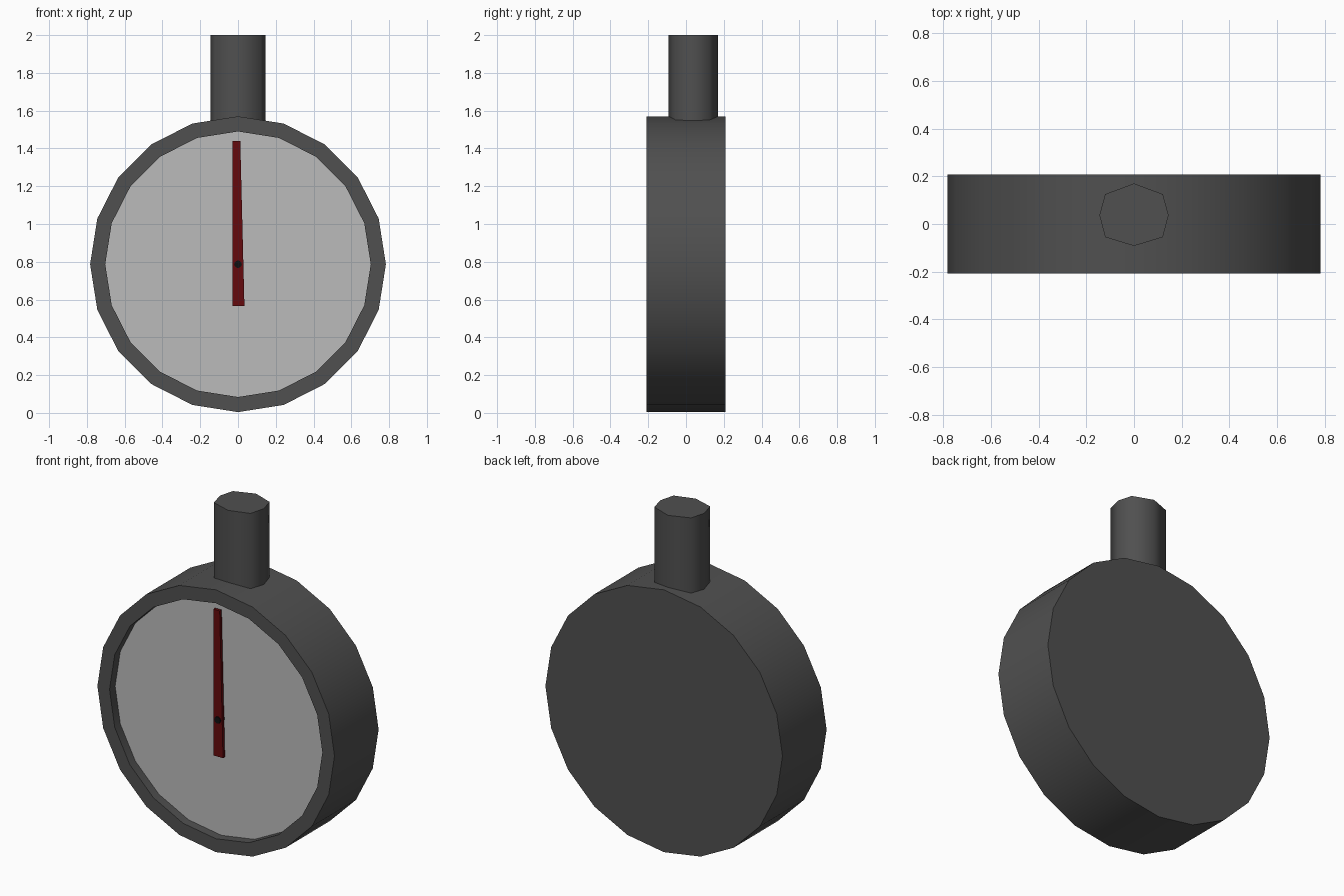
import bpy, bmesh
from math import sin, cos, radians, tau

if "Cube" in bpy.data.objects:
    bpy.data.objects.remove(bpy.data.objects["Cube"])

CZ, SIDES = 0.787, 20
FRONT, BACK, DIAL_Y = -0.208, 0.208, -0.155


def material(name, rgb):
    m = bpy.data.materials.new(name)
    m.diffuse_color = (*rgb, 1)
    m.use_nodes = True
    m.node_tree.nodes["Principled BSDF"].inputs["Base Color"].default_value = m.diffuse_color
    return m


def finish(name, bm, mat, angle):
    bmesh.ops.recalc_face_normals(bm, faces=bm.faces)
    me = bpy.data.meshes.new(name)
    bm.to_mesh(me)
    bm.free()
    ob = bpy.data.objects.new(name, me)
    bpy.context.collection.objects.link(ob)
    me.materials.append(mat)
    bpy.ops.object.select_all(action='DESELECT')
    ob.select_set(True)
    bpy.context.view_layer.objects.active = ob
    if angle:
        bpy.ops.object.shade_smooth_by_angle(angle=radians(angle))
    return ob


def ring(bm, r, y, n):
    return [bm.verts.new((r * sin(tau * i / n), y, CZ + r * cos(tau * i / n)))
            for i in range(n)]


def loft(bm, rings):
    for a, b in zip(rings, rings[1:]):
        for i in range(len(a)):
            j = (i + 1) % len(a)
            bm.faces.new((a[i], a[j], b[j], b[i]))


def prism(name, lower, upper, mat, angle=0):
    """Closed solid between two matching outlines."""
    bm = bmesh.new()
    a, b = [[bm.verts.new(p) for p in o] for o in (lower, upper)]
    loft(bm, [a, b])
    bm.faces.new(a)
    bm.faces.new(b)
    return finish(name, bm, mat, angle)


dark = material("dark_metal", (0.08, 0.08, 0.08))
pale = material("dial_grey", (0.5, 0.5, 0.5))
red = material("needle_red", (0.13, 0.003, 0.004))
black = material("pivot_black", (0.005, 0.005, 0.005))

# Case: closed back, outer wall, front rim and recess wall
bm = bmesh.new()
rings = [ring(bm, r, y, SIDES) for r, y in
         ((0.783, BACK), (0.783, FRONT), (0.703, FRONT), (0.703, DIAL_Y))]
loft(bm, rings)
bm.faces.new(rings[0])
finish("case", bm, dark, 30)

# Dial plate at the bottom of the recess
bm = bmesh.new()
bm.faces.new(list(reversed(ring(bm, 0.703, DIAL_Y, SIDES))))
finish("dial", bm, pale, 0)

# Tapered needle
needle = [(-0.03, 0.567), (0.034, 0.567), (0.012, 1.44), (-0.03, 1.44)]
prism("needle", [(x, -0.172, z) for x, z in needle],
      [(x, -0.19, z) for x, z in needle], red)

# Pivot pin through needle and dial
pin = [(0.02 * cos(tau * i / 12), CZ + 0.02 * sin(tau * i / 12)) for i in range(12)]
prism("pivot_pin", [(x, DIAL_Y, z) for x, z in pin],
      [(x, -0.196, z) for x, z in pin], black, 40)

# Eight-sided pipe stem on top, slightly behind centre
half = [(0, -0.092), (0.121, -0.055), (0.145, 0.037), (0.121, 0.125), (0, 0.17)]
outline = half + [(-x, y) for x, y in reversed(half[1:-1])]
prism("stem", [(x, y, 1.5) for x, y in outline],
      [(x, y, 2.0) for x, y in outline], dark, 60)
